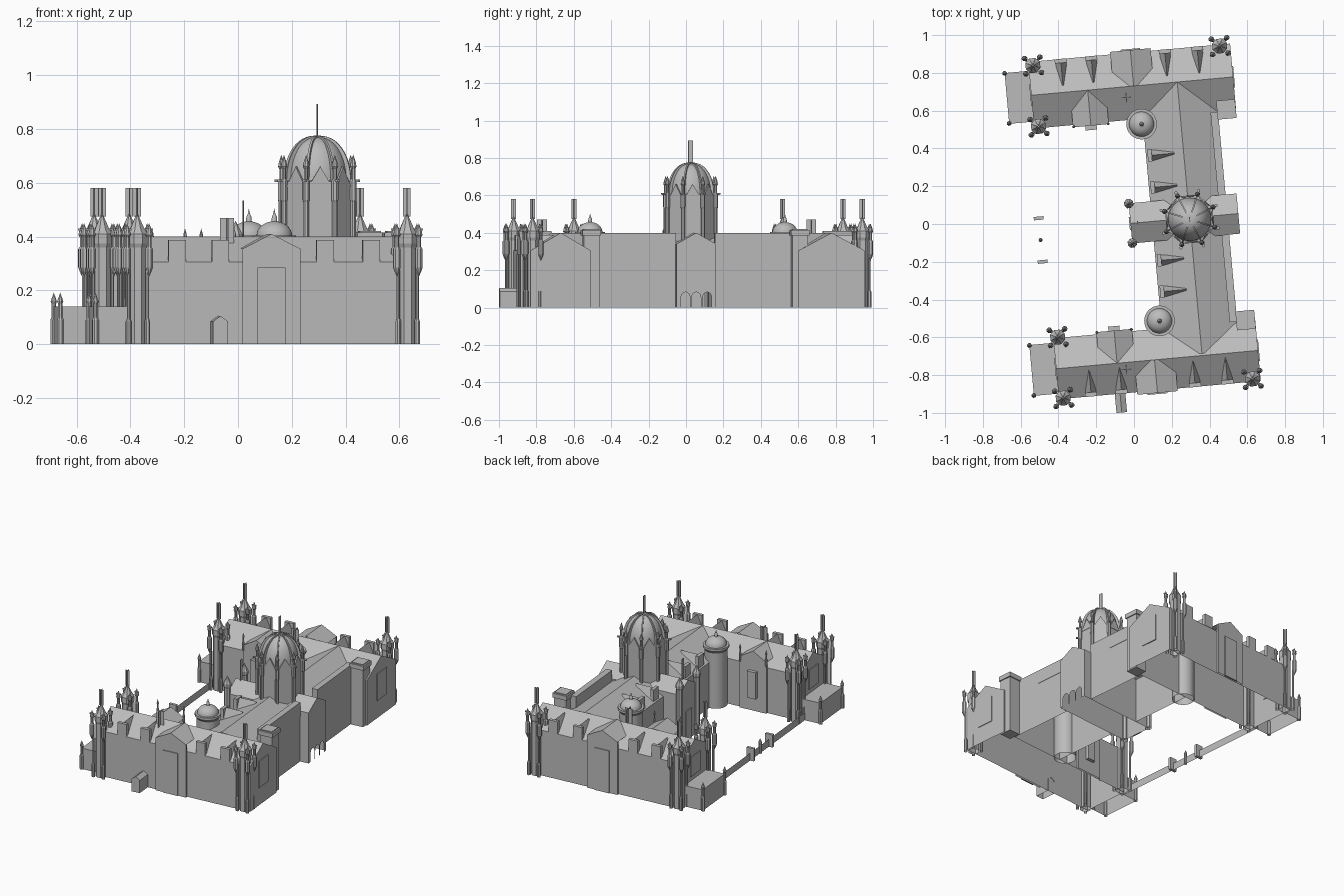
import bpy
import bmesh
from math import sin, cos, pi, radians

cube = bpy.data.objects.get("Cube")
if cube:
    bpy.data.objects.remove(cube, do_unlink=True)

TURN = radians(5.2)      # whole building is turned a little on the site
EAVE, RIDGE = 0.305, 0.40
EAST, NORTH, WEST, SOUTH = 0, pi / 2, pi, -pi / 2

stone = bpy.data.materials.new("grey_stone")
stone.use_nodes = True
GREY = (0.5, 0.5, 0.5, 1)
stone.diffuse_color = GREY
stone.node_tree.nodes["Principled BSDF"].inputs["Base Color"].default_value = GREY


def make(name, verts, faces, smooth=False, weld=False):
    me = bpy.data.meshes.new(name)
    me.from_pydata(verts, [], faces)
    if weld:
        bm = bmesh.new()
        bm.from_mesh(me)
        bmesh.ops.remove_doubles(bm, verts=bm.verts, dist=1e-5)
        bmesh.ops.recalc_face_normals(bm, faces=bm.faces)
        bm.to_mesh(me)
        bm.free()
    me.materials.append(stone)
    ob = bpy.data.objects.new(name, me)
    ob.rotation_euler.z = TURN
    bpy.context.collection.objects.link(ob)
    if smooth:
        bpy.ops.object.select_all(action='DESELECT')
        ob.select_set(True)
        bpy.context.view_layer.objects.active = ob
        bpy.ops.object.shade_smooth_by_angle(angle=radians(35))


def box(name, x, y, z0, z1, sx, sy):
    hx, hy = sx / 2, sy / 2
    plan = [(x - hx, y - hy), (x + hx, y - hy), (x + hx, y + hy), (x - hx, y + hy)]
    verts = [(a, b, z) for z in (z0, z1) for a, b in plan]
    faces = [(i, (i + 1) % 4, (i + 1) % 4 + 4, i + 4) for i in range(4)]
    make(name, verts, faces + [(3, 2, 1, 0), (4, 5, 6, 7)])


def crossed_plates(name, x, y, z0, z1, width):
    box(name, x, y, z0, z1, width, 0.004)
    box(name + "_cross", x, y, z0, z1, 0.004, width)


def lathe(name, x, y, profile, sides=8, smooth=False):
    verts, faces = [], []
    for r, z in profile:
        for i in range(sides):
            t = 2 * pi * (i + 0.5) / sides
            verts.append((x + r * cos(t), y + r * sin(t), z))
    for k in range(len(profile) - 1):
        for i in range(sides):
            j = (i + 1) % sides
            faces.append((k * sides + i, k * sides + j, (k + 1) * sides + j, (k + 1) * sides + i))
    make(name, verts, faces, smooth, weld=True)


def hall(name, x, y, facing, length, width, eave=EAVE, ridge=RIDGE, notches=(), back=False, roof_back=0, base=0):
    """Open-bottomed gabled shell starting at x, y and running toward facing."""
    c, s, h = cos(facing), sin(facing), width / 2
    front = [(-h, base), *notches, (h, base), (h, eave), (0, ridge), (-h, eave)]
    rear = [(-h, base), (h, base), (h, eave), (-h, eave)]
    roof = [(h, eave), (0, ridge), (-h, eave)]
    verts = []
    for pts, d in ((front, length), (rear, 0), (roof, -roof_back)):
        verts += [(x + c * d - s * u, y + s * d + c * u, z) for u, z in pts]
    n = len(front)
    fl, fr, fre, ft, fle = 0, n - 4, n - 3, n - 2, n - 1
    rl, rr, rre, rle, tr, tt, tl = range(n, n + 7)
    faces = [tuple(range(n)), (fr, rr, rre, fre), (fle, rle, rl, fl), (fre, tr, tt, ft), (ft, tt, tl, fle)]
    if back:
        faces.append((tl, tt, tr, rr, rl))
    make(name, verts, faces)


def dormer(name, x, y, facing):
    """Square-fronted dormer flush with the wall, its roof running into the slope."""
    c, s = cos(facing), sin(facing)
    hall(name, x - 0.14 * c, y - 0.14 * s, facing, 0.125, 0.056, 0.325, 0.388, base=EAVE)
    along = abs(c) > 0.5
    box(name + "_front", x - 0.01 * c, y - 0.01 * s, EAVE, 0.388, 0.022 if along else 0.064, 0.064 if along else 0.022)


def pinnacle(name, x, y, z, size=1.0, height=0.2):
    prof = [(0, 0), (0.009, 0.1), (0.015, 0.18), (0.015, 0.52), (0.009, 0.56), (0.009, 0.74),
            (0.014, 0.78), (0.011, 0.86), (0, 1)]
    lathe(name, x, y, [(r * size, z + t * height) for r, t in prof])


def corner_tower(name, x, y):
    lathe(name, x, y, [(0.036, 0), (0.036, 0.36), (0.042, 0.375),
                       (0.042, 0.41), (0.03, 0.425), (0.014, 0.46), (0, 0.49)])
    crossed_plates(name + "_flag", x, y, 0.475, 0.58, 0.028)
    for dx in (-1, 1):
        for dy in (-1, 1):
            lathe(name + "_shaft", x + 0.035 * dx, y + 0.035 * dy,
                  [(0.011, 0), (0.011, 0.085), (0.007, 0.095), (0.007, 0.28)])
            pinnacle(name + "_pinnacle", x + 0.041 * dx, y + 0.041 * dy, 0.25)
            box(name + "_finial", x + 0.041 * dx, y + 0.041 * dy, 0.422, 0.43, 0.03, 0.008)


# Main range: one long roof over wall lengths that stop at the cross range
X0, X1, XM = 0.096, 0.496, 0.296
make("main_roof", [(x, y, z) for y in (-0.715, 0.728) for x, z in ((X0, EAVE), (XM, RIDGE), (X1, EAVE))],
     [(0, 1, 4, 3), (1, 2, 5, 4)])
for y0, y1 in ((-0.564, -0.1), (0.11, 0.552)):
    for x in (X0, X1):
        wall = [(x, y0, 0), (x, y1, 0), (x, y1, EAVE), (x, y0, EAVE)]
        make("main_wall", wall, [(0, 1, 2, 3) if x == X1 else (3, 2, 1, 0)])
    # Thick parapet along the east side
    box("east_parapet", X1 - 0.019, (y0 + y1) / 2, EAVE, RIDGE - 0.002, 0.04, y1 - y0)

# Two wings, mirrored but for small differences in bay positions and width
for side, label, ridge_y, half, out_x, in_x, plate_x in (
        (-1, "south", -0.726, 0.162, 0.043, -0.156, -0.11), (1, "north", 0.728, 0.177, 0.064, -0.18, 0.02)):
    outward, inward = (SOUTH, NORTH) if side < 0 else (NORTH, SOUTH)
    outer, inner = ridge_y + side * half, ridge_y - side * half
    hall(label + "_wing", -0.48, ridge_y, EAST, 1.073, half * 2, back=True)

    # Projecting gabled bays with portal and window
    hall(label + "_outer_bay", out_x, outer, outward, 0.014, 0.215, 0.355, 0.41, roof_back=half)
    hall(label + "_inner_bay", in_x, inner, inward, 0.012, 0.19, 0.345, 0.40, roof_back=half)
    box(label + "_portal", out_x, outer + side * 0.016, 0, 0.285, 0.105, 0.008)
    box(label + "_bay_window", in_x, inner - side * 0.02, 0.09, 0.27, 0.06, 0.03)
    for dx in (-0.092, 0.092):
        pinnacle(label + "_bay_pinnacle", in_x + dx, inner - side * 0.01, 0.3, 0.5, 0.13)

    # Dormers along the outer eave
    for x in (-0.308, -0.146, 0.245, 0.417):
        dormer(label + "_dormer", x, outer, outward)

    # End windows, roof plates and stair chimney
    box(label + "_east_window", 0.594, ridge_y, 0.12, 0.30, 0.009, 0.115)
    box(label + "_west_window", -0.481, ridge_y, 0.17, 0.30, 0.009, 0.115)
    crossed_plates(label + "_roof_plate", plate_x, -0.763 if side < 0 else 0.671, 0.36, 0.47, 0.052)
    box(label + "_chimney", 0.542, side * 0.56, 0, 0.385, 0.084, 0.084)
    box(label + "_chimney_cap", 0.542, side * 0.56, 0.385, 0.415, 0.10, 0.10)
    box(label + "_chimney_top", 0.542, side * 0.56, 0.415, 0.421, 0.08, 0.08)

    # Corner towers
    corner_tower(label + "_west_outer_tower", -0.457, side * 0.884)
    corner_tower(label + "_west_inner_tower", -0.457, side * 0.56)
    corner_tower(label + "_east_tower", 0.551 if side < 0 else 0.537, -0.874 if side < 0 else 0.897)

    # Low terrace at the west end with corner posts
    hall(label + "_terrace", -0.48, side * 0.723, WEST, 0.13, 0.27, 0.14, 0.14)
    for dy in (-0.133, 0.133):
        lathe(label + "_terrace_post", -0.61, side * 0.723 + dy,
              [(0.013, 0), (0.013, 0.09), (0.009, 0.1), (0.009, 0.15), (0.012, 0.16), (0, 0.192)])

    # Round domed stair turret in the courtyard corner
    dome = [(0.066 * cos(t * pi / 16), 0.405 + 0.052 * sin(t * pi / 16)) for t in range(8)]
    lathe(label + "_turret", 0.088, side * 0.523,
          [(0.07, 0), (0.07, 0.375), (0.081, 0.39), (0.081, 0.405)] + dome +
          [(0.011, 0.457), (0.009, 0.475), (0.004, 0.485), (0, 0.505)], 32, True)

# Courtyard dormers of the main range
for y in (0.354, 0.184, -0.204, -0.37):
    dormer("main_dormer", X0 + 0.01, y, WEST)

# Central cross range with an arcaded east porch
arches = []
for u in (-0.058, 0.0, 0.058):
    arches.append((u - 0.024, 0))
    arches += [(u - 0.024 * cos(k * pi / 8), 0.055 + 0.028 * sin(k * pi / 8)) for k in range(9)]
    arches.append((u + 0.024, 0))
hall("cross_range", -0.018, 0.005, EAST, 0.573, 0.213, 0.34, 0.40, notches=arches, back=True)
box("cross_range_west_door", -0.02, 0.005, 0, 0.2, 0.009, 0.07)
box("cross_range_flagpole", 0.02, 0.005, 0.39, 0.535, 0.004, 0.02)
for y in (-0.1, 0.11):
    lathe("cross_range_turret", -0.018, y, [(0.021, 0), (0.021, 0.38), (0.026, 0.39), (0.026, 0.41),
                                            (0.018, 0.425), (0, 0.46)])

# Great dome on its eight-sided drum
DX, DY = 0.296, -0.002
lathe("drum", DX, DY, [(0.134, 0.25), (0.134, 0.605), (0.10, 0.612)])
curve = [(cos(k * pi / 24) ** 0.85, sin(k * pi / 24)) for k in range(12)] + [(0, 1)]
lathe("great_dome", DX, DY, [(0.115 * r, 0.605 + 0.165 * z) for r, z in curve], 32, True)
box("dome_flag", DX, DY, 0.76, 0.893, 0.004, 0.026)

for k in range(8):
    t = (k + 0.5) * pi / 4
    c, s = cos(t), sin(t)
    # Curved rib over the dome
    verts, faces = [], []
    for r, z in curve:
        for out, w in ((0.11, 0.004), (0.131, 0.004), (0.131, -0.004), (0.11, -0.004)):
            d = out * r
            verts.append((DX + c * d - s * w, DY + s * d + c * w, 0.605 + (out + 0.04) * z))
    for i in range(len(curve) - 1):
        faces += [(4 * i + j, 4 * i + j + 1, 4 * i + j + 5, 4 * i + j + 4) for j in range(3)]
    make("dome_rib", verts, faces, weld=True)
    # Corner pinnacle with outer knob
    px, py = DX + 0.14 * c, DY + 0.14 * s
    lathe("drum_buttress", px, py, [(0.011, 0.36), (0.011, 0.55)])
    pinnacle("drum_pinnacle", px, py, 0.5, 0.9, 0.205)
    lathe("drum_knob", DX + 0.158 * c, DY + 0.158 * s, [(0, 0.603), (0.009, 0.604), (0.009, 0.612), (0, 0.613)], 6)
    # Pointed gable over each drum face
    f = k * pi / 4
    c, s = cos(f), sin(f)
    tri = [(-0.045, 0.585), (0.045, 0.585), (0, 0.66)]
    verts = [(DX + c * d - s * u, DY + s * d + c * u, z) for d in (0.118, 0.126) for u, z in tri]
    make("drum_gable", verts, [(2, 1, 0), (3, 4, 5), (0, 1, 4, 3), (1, 2, 5, 4), (2, 0, 3, 5)], weld=True)

# Small gabled porch on the south side
hall("south_porch", -0.155, -0.885, SOUTH, 0.103, 0.056, 0.085, 0.105)

# Courtyard wall and gate posts on the west
make("courtyard_wall", [(-0.5, y, z) for y, z in ((-0.588, 0), (-0.588, 0.05), (0.588, 0.05), (0.588, 0))],
     [(0, 1, 2, 3)])
for y in (0.076, -0.155):
    box("gate_post", -0.5, y, 0, 0.085, 0.052, 0.018)
lathe("gate_column", -0.5, -0.04, [(0.011, 0), (0.011, 0.075), (0, 0.1)])
